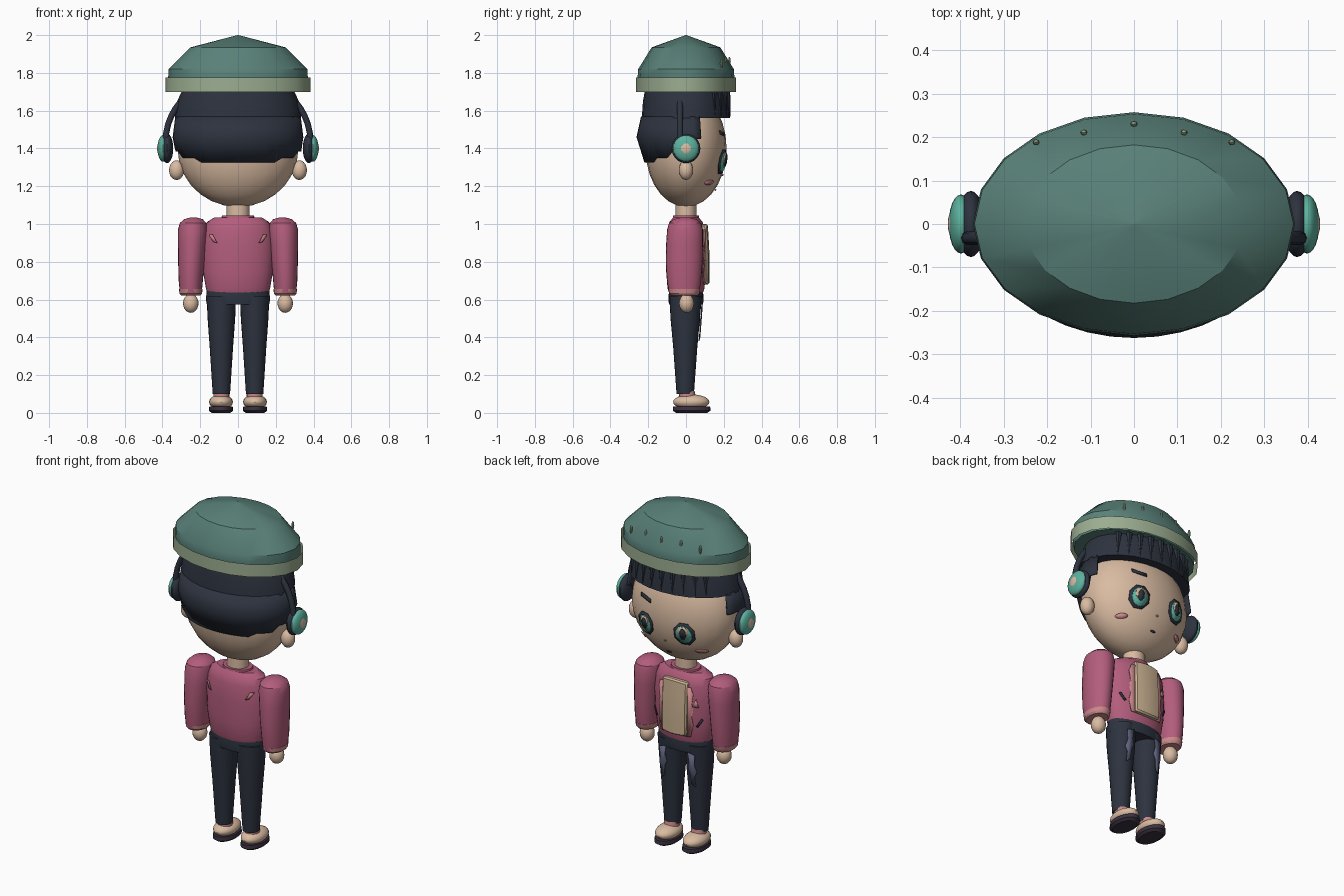
import bpy, bmesh, math
from math import sin, cos, pi, radians, sqrt

if "Cube" in bpy.data.objects:
    bpy.data.objects.remove(bpy.data.objects["Cube"])


def material(name, rgb):
    m = bpy.data.materials.new(name)
    m.use_nodes = True
    m.diffuse_color = (*rgb, 1)
    m.node_tree.nodes["Principled BSDF"].inputs["Base Color"].default_value = (*rgb, 1)
    return m


SKIN = material("skin", (.70, .50, .36))
PINK = material("sweater pink", (.45, .11, .20))
ROSE = material("light rose", (.60, .25, .26))
NAVY = material("navy", (.026, .033, .050))
HAT = material("hat green", (.10, .22, .19))
SAGE = material("sage band", (.33, .42, .28))
TEAL = material("teal", (.11, .44, .34))
CREAM = material("cream panel", (.60, .45, .29))
DENIM = material("faded denim", (.11, .12, .20))
SOLE = material("sole plum", (.045, .032, .053))


def add(name, bm, mat):
    bmesh.ops.recalc_face_normals(bm, faces=bm.faces)
    me = bpy.data.meshes.new(name)
    bm.to_mesh(me)
    bm.free()
    me.materials.append(mat)
    ob = bpy.data.objects.new(name, me)
    bpy.context.collection.objects.link(ob)
    return ob


def loft(name, mat, rings, n=24, caps=True):
    """Stack of elliptical rings given as (z, rx, ry, centre x, centre y)."""
    bm = bmesh.new()
    rows = []
    for r in rings:
        z, rx, ry, cx, cy = (*r, 0, 0)[:5]
        rows.append([bm.verts.new((cx + rx * cos(2 * pi * i / n), cy + ry * sin(2 * pi * i / n), z))
                     for i in range(n)])
    for a, b in zip(rows, rows[1:]):
        for i in range(n):
            j = (i + 1) % n
            bm.faces.new((a[i], a[j], b[j], b[i]))
    if caps:
        bm.faces.new(rows[0])
        bm.faces.new(rows[-1])
    return add(name, bm, mat)


def ball(name, mat, loc, size, seg=20, rows=12):
    bm = bmesh.new()
    bmesh.ops.create_uvsphere(bm, u_segments=seg, v_segments=rows, radius=1)
    for v in bm.verts:
        v.co = [c + s * k for c, s, k in zip(loc, size, v.co)]
    return add(name, bm, mat)


def plate(name, mat, outline, surface, lift=.005):
    """Thin patch wrapped on a surface y = surface(x, z); its outline is in x and z."""
    side = 1 if surface(*outline[0]) > 0 else -1
    bm = bmesh.new()

    def vert(x, z):
        return bm.verts.new((x, surface(x, z) + side * lift, z))
    k = len(outline)
    mid = vert(sum(p[0] for p in outline) / k, sum(p[1] for p in outline) / k)
    rim = [vert(*p) for p in outline]
    for i in range(k):
        bm.faces.new((mid, rim[i], rim[(i + 1) % k]))
    ob = add(name, bm, mat)
    mod = ob.modifiers.new("thickness", "SOLIDIFY")
    mod.thickness, mod.offset = .004, 0
    return ob


def oval(x, z, rx, rz, n=12):
    return [(x + rx * cos(2 * pi * (i + .5) / n), z + rz * sin(2 * pi * (i + .5) / n)) for i in range(n)]


def root(v):
    return sqrt(max(v, .01))


def face(x, z):
    return .215 * root(1 - (x / .32) ** 2 - ((z - 1.4) / .31) ** 2)


def chest(x, z):
    return .105 * root(1 - (x / .195) ** 2)


def back(x, z):
    return -chest(x, z)


# Head, ears and neck
ball("head", SKIN, (0, 0, 1.4), (.32, .215, .31), 24, 14)
loft("neck", SKIN, [(1.0, .06, .055), (1.13, .06, .055)])

# Hair: cap, back shell with a stepped hem, and fringe spikes
loft("hair_cap", NAVY, [(1.56, .335, .234), (1.65, .322, .228), (1.72, .29, .215)], 24)
bm = bmesh.new()
columns = []
for i in range(25):
    a = radians(162 + 9 * i)
    y = .25 * sin(a)
    hem = 1.45 if y > 0 else (1.385 if y > -.1 else 1.35 if y > -.2 else 1.325)
    rings = [(1.57, .332, .238), (1.46, .346, .262), (hem, .326 + (hem - 1.325) * .15, .22 + (hem - 1.325) * .3)]
    columns.append([bm.verts.new((rx * cos(a), ry * sin(a), z)) for z, rx, ry in rings])
for a, b in zip(columns, columns[1:]):
    for k in range(2):
        bm.faces.new((a[k], b[k], b[k + 1], a[k + 1]))
hair = add("hair_back", bm, NAVY)
mod = hair.modifiers.new("thickness", "SOLIDIFY")
mod.thickness, mod.offset = .012, -1
for i in range(9):
    a = radians(42 + 12 * i)
    x, y = .31 * cos(a), .222 * sin(a)
    loft("fringe_spike", NAVY, [(1.57, .002, .002, x * 1.06, y * 1.05), (1.71, .022, .014, x, y)], 6)

# Hat with an open band and little studs
loft("hat_dome", HAT, [(1.705, .362, .25), (1.77, .37, .257), (1.82, .367, .253),
                       (1.935, .252, .182), (2.0, .003, .002)], 20)
loft("hat_band", SAGE, [(1.70, .385, .265), (1.775, .385, .265)], 20, caps=False)
for x, y, z in [(0, .23, 1.86), (.115, .21, 1.86), (-.115, .21, 1.86), (.225, .188, 1.85), (-.225, .188, 1.85)]:
    ball("hat_stud", SAGE, (x, y, z), (.008, .007, .026), 8, 6)

# Headphone band
curve = bpy.data.curves.new("headphone_band", "CURVE")
curve.dimensions = "3D"
curve.bevel_depth = .016
curve.bevel_resolution = 2
spline = curve.splines.new("POLY")
spline.points.add(24)
for i, p in enumerate(spline.points):
    a = pi * i / 24
    p.co = (.383 * cos(a), -.032, 1.44 + .34 * sin(a), 1)
curve.materials.append(NAVY)
bpy.context.collection.objects.link(bpy.data.objects.new("headphone_band", curve))

# Face details
for s in (-1, 1):
    x = .125 * s
    plate("eye_outline", NAVY, oval(x, 1.33, .06, .07, 8), face, .006)
    plate("eye_iris", TEAL, oval(x, 1.328, .044, .054, 10), face, .011)
    plate("eye_shine", CREAM, oval(x, 1.345, .030, .034, 8), face, .015)
    plate("eye_pupil", NAVY, oval(x, 1.335, .018, .034, 8), face, .019)
    plate("cheek", ROSE, oval(.19 * s, 1.22, .028, .013), face)
plate("eyebrow", NAVY, [(.085, 1.462), (.165, 1.475), (.165, 1.495), (.085, 1.482)], face)
plate("mouth", NAVY, oval(0, 1.18, .016, .005, 8), face)
ball("nose", ROSE, (0, face(0, 1.26), 1.26), (.007, .007, .006), 8, 6)

# Sweater body, collar and front panel
loft("sweater", PINK, [(.63, .16, .088), (.66, .17, .098), (.75, .185, .105), (.88, .19, .106),
                       (.97, .18, .1), (1.01, .165, .088), (1.035, .125, .068)], 32)
loft("collar", PINK, [(1.02, .09, .072), (1.045, .085, .068), (1.045, .066, .058)], 24)
bm = bmesh.new()
bmesh.ops.create_cube(bm, size=1)
bmesh.ops.subdivide_edges(bm, edges=bm.edges[:], cuts=4, use_grid_fill=True)
for v in bm.verts:
    x, t = v.co.x * .16, v.co.z
    v.co = (x, .1 + .05 * v.co.y - .018 * max(t, 0) - 1.5 * x * x, .84 + .32 * t - 2 * x * x * t)
panel = add("front_panel", bm, CREAM)
panel.modifiers.new("round", "BEVEL").width = .008
ZIG = [.68, .75, .78, .84, .88, .93, .97]
for s in (-1, 1):
    jag = [(s * (.112 if i % 2 else .098), z) for i, z in enumerate(ZIG)]
    plate("lapel", ROSE, [(s * .07, .97), (s * .07, .68)] + jag, chest)
    plate("front_slash", NAVY, [(s * .125, .745), (s * .135, .74), (s * .16, .785), (s * .15, .79)], chest)
    plate("back_slash", ROSE, [(s * .11, .90), (s * .13, .905), (s * .155, .945), (s * .135, .945)], back)
plate("chest_triangle", ROSE, [(-.14, .855), (-.105, .86), (-.125, .905)], chest)

# Trousers
loft("hips", NAVY, [(.575, .165, .09), (.60, .17, .094), (.645, .166, .09)], 28)

for s in (-1, 1):
    # Ear and headphone cup
    ball("ear", SKIN, (.325 * s, 0, 1.285), (.04, .038, .052), 16, 10)
    ball("headphone_pad", NAVY, (.375 * s, 0, 1.4), (.032, .076, .078), 24)
    ball("headphone_cup", TEAL, (.398 * s, 0, 1.4), (.028, .068, .07), 24)
    ball("headphone_button", SKIN, (.414 * s, 0, 1.4), (.014, .036, .037), 16)
    # Arm
    loft("sleeve", PINK, [(.635, .058, .08, .25 * s, -.01), (.70, .064, .09, .25 * s, -.01),
                          (.80, .07, .097, .247 * s, -.01), (.90, .075, .097, .243 * s, -.007),
                          (.97, .078, .095, .24 * s, -.005), (1.005, .07, .085, .238 * s, -.005),
                          (1.025, .05, .06, .236 * s, -.005), (1.035, .015, .02, .235 * s, -.005)])
    loft("cuff", ROSE, [(.622, .052, .07, .25 * s, -.008), (.632, .06, .08, .25 * s, -.009),
                        (.655, .062, .084, .25 * s, -.009)])
    ball("hand", SKIN, (.25 * s, .003, .58), (.041, .04, .05), 16, 10)
    # Leg with worn patch
    loft("trouser_leg", NAVY, [(.10, .046, .046, .088 * s, -.004), (.35, .062, .064, .088 * s, -.004),
                               (.50, .073, .078, .088 * s, -.004), (.62, .078, .086, .088 * s, -.002)])

    def thigh(x, z):
        r = .046 + (z - .1) * .08
        return -.004 + r * root(1 - ((x - .088 * s) / r) ** 2)
    worn = [(.07, .58), (.115, .57), (.11, .51), (.122, .47), (.108, .44), (.112, .38),
            (.088, .40), (.082, .46), (.068, .49), (.078, .53)]
    plate("worn_patch", DENIM, [(x * s, z) for x, z in worn], thigh, .008)
    # Sock and shoe
    loft("sock", ROSE, [(.07, .043, .045, .088 * s, .01), (.115, .042, .042, .088 * s, .004)], 16)
    ball("shoe", SKIN, (.09 * s, .028, .058), (.063, .096, .04))
    loft("shoe_sole", SOLE, [(0, .05, .082, .09 * s, .03), (.012, .064, .1, .09 * s, .03),
                             (.034, .062, .098, .09 * s, .03)])

# Smooth shading with sharp edges kept
bpy.ops.object.select_all(action="DESELECT")
for ob in bpy.context.scene.objects:
    if ob.type == "MESH":
        ob.select_set(True)
        bpy.context.view_layer.objects.active = ob
bpy.ops.object.shade_smooth_by_angle(angle=radians(32))
